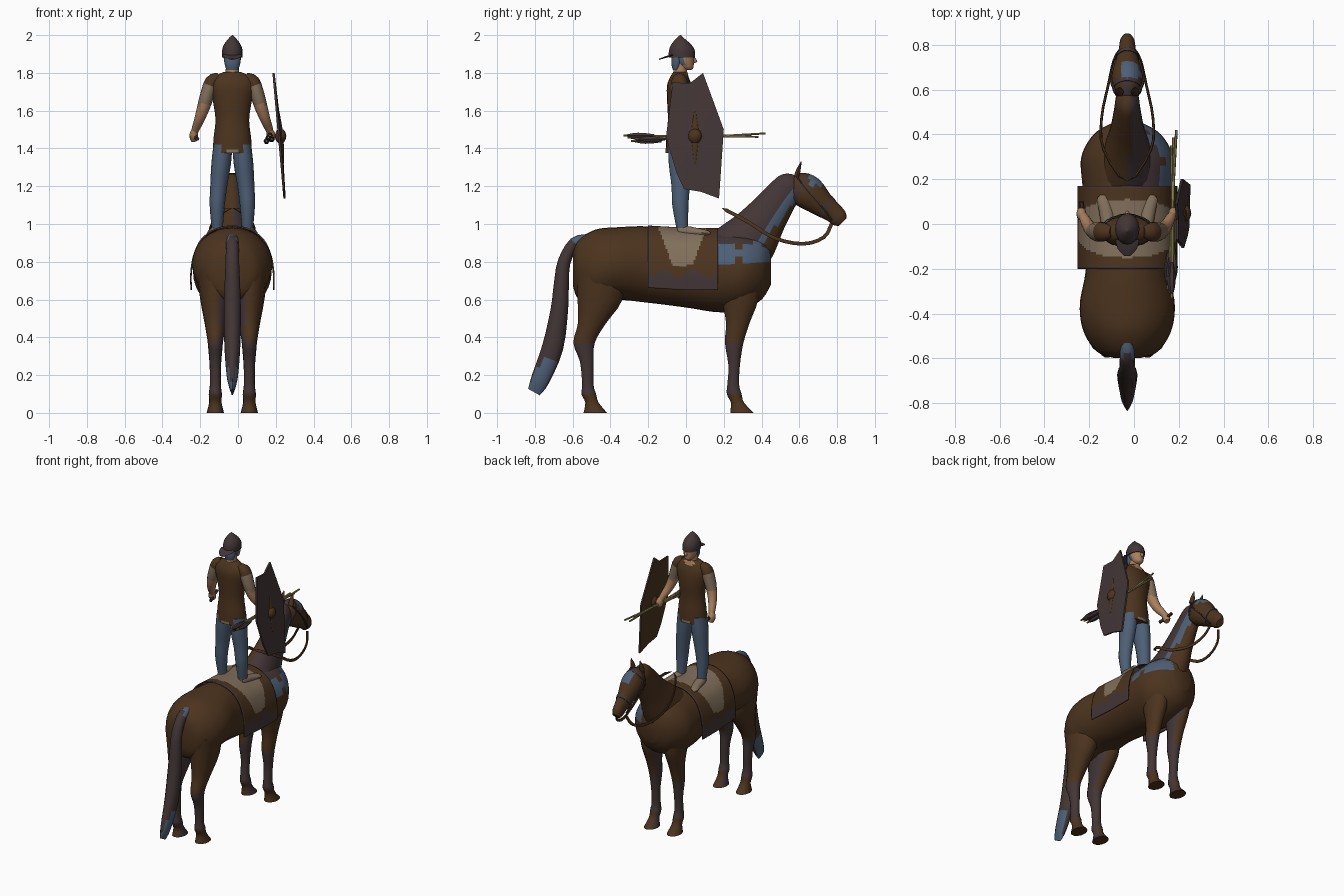
import bpy, bmesh, math
from mathutils import Vector

if "Cube" in bpy.data.objects:
    bpy.data.objects.remove(bpy.data.objects["Cube"], do_unlink=True)

CX = -0.03          # middle plane of horse and rider
UP, ALONG = Vector((0, 0, 1)), Vector((0, 1, 0))


def material(name, r, g, b):
    m = bpy.data.materials.new(name)
    m.use_nodes = True
    m.diffuse_color = (r, g, b, 1)
    bsdf = m.node_tree.nodes["Principled BSDF"]
    bsdf.inputs["Base Color"].default_value = (r, g, b, 1)
    bsdf.inputs["Roughness"].default_value = 0.9
    return m


BROWN = material("coat brown", .073, .034, .013)
DARK = material("dark umber", .056, .036, .037)
BLUE = material("slate blue", .075, .115, .18)
BEIGE = material("beige cloth", .22, .16, .105)
SKIN = material("skin", .40, .21, .11)
STRAW = material("straw wood", .30, .25, .09)


def finish(name, bm, mats, rule=None, angle=40):
    """Turn a bmesh into an object; rule(centre, normal) picks the material."""
    bmesh.ops.recalc_face_normals(bm, faces=bm.faces)
    for f in bm.faces:
        f.smooth = True
        if rule:
            f.material_index = rule(f.calc_center_median(), f.normal)
    me = bpy.data.meshes.new(name)
    bm.to_mesh(me)
    bm.free()
    for m in mats:
        me.materials.append(m)
    me.set_sharp_from_angle(angle=math.radians(angle))
    ob = bpy.data.objects.new(name, me)
    bpy.context.collection.objects.link(ob)
    return ob


def spline(rows, steps):
    """Catmull-Rom through the rows, any number of columns."""
    out = []
    for i in range(len(rows) - 1):
        a, b, c, d = (rows[max(0, min(len(rows) - 1, i + k))] for k in (-1, 0, 1, 2))
        for s in range(steps):
            t = s / steps
            out.append([q + .5 * t * (r - p + t * (2*p - 5*q + 4*r - w + t * (3*(q - r) + w - p)))
                        for p, q, r, w in zip(a, b, c, d)])
    return out + [list(rows[-1])]


def loft(name, rows, mats, rule=None, axis=None, sides=14, steps=3, angle=50):
    """Rows are x, y, z, half width, half depth; rings follow the path or a fixed axis."""
    rows = spline(rows, steps)
    pts = [Vector(r[:3]) for r in rows]
    bm = bmesh.new()
    rings = []
    for i, r in enumerate(rows):
        t = axis or (pts[min(i + 1, len(pts) - 1)] - pts[max(i - 1, 0)]).normalized()
        u = (Vector((1, 0, 0)) - t * t.x).normalized()
        v = u.cross(t)
        ring = []
        for k in range(sides):
            a = math.tau * k / sides
            ring.append(bm.verts.new(pts[i] + u * math.cos(a) * max(r[3], .001)
                                     + v * math.sin(a) * max(r[4], .001)))
        rings.append(ring)
    for p, q in zip(rings, rings[1:]):
        for k in range(sides):
            bm.faces.new((p[k], p[(k + 1) % sides], q[(k + 1) % sides], q[k]))
    bm.faces.new(rings[0])
    bm.faces.new(rings[-1])
    return finish(name, bm, mats, rule, angle)


def mid(rows, dx=0):
    """Rows given as y, z, half width, half depth, placed off the middle plane."""
    return [(CX + dx, *r) for r in rows]


def cord(name, pts, width, mat, depth=None):
    loft(name, [(*p, width, depth or width) for p in pts], [mat], sides=6)


# Coat colouring: mane hangs over the +x side with a blue fringe
def coat(c, n):
    if c.x < CX + .01 or c.y < .17:
        return 0
    across = (c.y - .42) * .8 - (c.z - 1.03) * .62
    ragged = .012 * math.sin(c.y * 50)
    if .80 + ragged < c.z < .885 - ragged and c.y < .46 and c.x > .04:
        return 2
    if c.z < .885:
        return 0
    return 1 if across < .03 else 2 if across < .07 else 0


HORSE = [BROWN, DARK, BLUE]
loft("horse_body", mid([(-.598, .76, .06, .09), (-.57, .76, .135, .155), (-.48, .77, .195, .2),
     (-.36, .79, .212, .193), (-.2, .785, .185, .202), (0, .76, .185, .202), (.17, .745, .2, .212),
     (.3, .75, .205, .205), (.4, .765, .15, .165), (.45, .78, .07, .1)]),
     HORSE, coat, axis=ALONG, sides=32, steps=6)
loft("horse_neck", mid([(.24, .81, .14, .18), (.34, .92, .1, .15), (.42, 1.03, .075, .115),
     (.5, 1.14, .06, .092), (.56, 1.21, .05, .075), (.59, 1.24, .02, .03)]),
     HORSE, coat, sides=24, steps=5)


def face_colour(c, n):
    if n.z > .4 and .65 < c.y < .72 and CX - .035 < c.x:
        return 2
    return 1 if n.z > .7 and abs(c.x - CX) < .02 and c.y < .8 else 0


loft("horse_head", mid([(.55, 1.22, .03, .04), (.59, 1.2, .058, .08), (.65, 1.165, .072, .09),
     (.72, 1.105, .054, .068), (.78, 1.06, .038, .053), (.81, 1.03, .034, .048), (.83, 1.01, .024, .03)]),
     HORSE, face_colour, sides=16)

HIND = [(-.455, .76, .1, .13), (-.455, .6, .08, .122), (-.5, .47, .056, .075), (-.54, .37, .04, .058),
        (-.525, .27, .031, .037), (-.52, .15, .029, .031), (-.515, .1, .035, .04),
        (-.498, .055, .033, .036), (-.48, 0, .046, .064)]
FORE = [(.27, .76, .085, .13), (.285, .6, .065, .1), (.275, .48, .048, .065), (.255, .37, .04, .05),
        (.255, .25, .03, .031), (.25, .15, .029, .032), (.255, .1, .035, .04),
        (.272, .055, .033, .036), (.297, 0, .046, .064)]


def stocking(c, n):
    inner = n.x * (c.x - CX) < 0 and abs(n.x) > .55
    return int(.1 < c.z < .36 or inner and c.z < .66)


for side, s in (("left", 1), ("right", -1)):
    loft(side + "_hind_leg", mid(HIND, s * .09), HORSE, stocking, axis=-UP)
    loft(side + "_fore_leg", mid(FORE, s * .09), HORSE, stocking, axis=-UP)
    loft(side + "_ear", mid([(.585, 1.25, .018, .014), (.595, 1.285, .017, .012),
                             (.61, 1.33, .002, .002)], s * .035), [BROWN], sides=8, steps=2)
    cord(side + "_cheek_strap", [(CX + s * .05, .585, 1.255), (CX + s * .072, .64, 1.18),
                                 (CX + s * .056, .72, 1.09), (CX + s * .038, .77, 1.02)], .006, DARK)

loft("horse_tail", mid([(-.52, .925, .03, .022), (-.59, .9, .033, .03), (-.645, .8, .036, .034),
     (-.66, .68, .041, .04), (-.67, .55, .045, .046), (-.705, .35, .042, .056),
     (-.77, .18, .028, .05), (-.805, .11, .006, .035)]), HORSE,
     lambda c, n: 2 if c.z < .27 and abs(n.x) > .5 or c.y > -.59 and c.z > .9 else 1, sides=12)

# Bridle bands and one continuous rein
loft("nose_band", mid([(.735, 1.095, .053, .067), (.752, 1.082, .049, .063)]), [DARK], steps=1)
loft("brow_band", mid([(.6, 1.195, .066, .086), (.615, 1.187, .069, .089)]), [DARK], steps=1)
rein = [(.036, .77, 1.0), (.06, .73, .93), (.085, .62, .895), (.115, .47, .925), (.105, .33, 1.01)]
cord("rein", [(CX + x, y, z) for x, y, z in rein] + [(CX, .19, 1.085)]
     + [(CX - x, y, z) for x, y, z in reversed(rein)], .006, BROWN, .011)

# Saddle cloth: an arch draped over the back, saddle patch marked on its faces
half = [(.222, .65), (.222, .74), (.205, .83), (.165, .91), (.09, .964), (0, .98)]
arch = spline(half + [(-x, z) for x, z in reversed(half[:-1])], 8)
bm = bmesh.new()
cols = []
for j in range(41):
    y = -.2 + .37 * j / 40
    cols.append([bm.verts.new((CX + x, y, z + max(0, -y) * .06)) for x, z in arch])
for a, b in zip(cols, cols[1:]):
    for k in range(len(arch) - 1):
        bm.faces.new((a[k], a[k + 1], b[k + 1], b[k]))


def cloth_colour(c, n):
    if c.z > .78 and abs(c.y + .018) < .052 + (c.z - .78) * .38:
        return 2
    return 1 if c.z < .74 + .02 * math.sin(c.y * 40) or abs(c.y + .015) > .178 else 0


cloth = finish("saddle_cloth", bm, [BROWN, DARK, BEIGE], cloth_colour)
cloth.modifiers.new("thickness", "SOLIDIFY").thickness = .008


# Rider: tunic with open collar and buckle, legs, arms
def tunic_colour(c, n):
    if c.z < 1.4 and abs(c.x - CX) < .02 and abs(n.z) < .5:
        return 1
    return 2 if c.z > 1.77 and n.y > 0 and abs(c.x - CX) < .035 else 0


loft("tunic", mid([(-.03, 1.375, .102, .078), (-.03, 1.45, .1, .075), (-.03, 1.55, .089, .066),
     (-.03, 1.65, .103, .07), (-.035, 1.73, .122, .066), (-.035, 1.775, .105, .05),
     (-.03, 1.805, .045, .037)]), [BROWN, BEIGE, SKIN], tunic_colour, axis=UP, sides=20)
for side, s in (("left", 1), ("right", -1)):
    def off(rows):
        return [(CX + s * r[0], *r[1:]) for r in rows]
    loft(side + "_trouser_leg", off([(.05, -.03, 1.42, .05, .065), (.059, -.03, 1.32, .052, .063),
         (.072, -.028, 1.2, .045, .05), (.08, -.03, 1.1, .04, .044), (.08, -.02, .98, .03, .032)]),
         [BLUE], axis=-UP)
    loft(side + "_foot", off([(.08, -.045, .965, .02, .022), (.082, -.02, .965, .031, .03),
         (.092, .05, .958, .033, .024), (.105, .11, .952, .03, .016), (.107, .13, .95, .012, .008)]),
         [BEIGE], axis=ALONG, sides=10)
    loft(side + "_arm", off([(.07, -.035, 1.782, .02, .025), (.108, -.035, 1.755, .036, .043),
         (.134, -.035, 1.68, .037, .043), (.152, -.03, 1.62, .034, .036), (.172, -.01, 1.56, .028, .03),
         (.192, .025, 1.51, .022, .024), (.2, .04, 1.485, .018, .02)]), [BROWN, BEIGE, SKIN],
         lambda c, n: 0 if c.z > 1.735 else 1 if c.z > 1.63 else 2)
    loft(side + "_hand", off([(.198, .03, 1.5, .016, .02), (.205, .045, 1.47, .023, .03),
         (.203, .055, 1.44, .016, .02)]), [SKIN], sides=10)

# Head, hair and helmet
loft("rider_neck", mid([(-.035, 1.77, .036, .038), (-.025, 1.86, .034, .035)]), [SKIN, BLUE],
     lambda c, n: int(n.y < -.3 and c.z > 1.81), axis=UP, steps=4)
loft("rider_head", mid([(.01, 1.815, .015, .018), (.004, 1.828, .03, .036), (-.01, 1.86, .043, .052),
     (-.015, 1.9, .046, .056), (-.02, 1.94, .035, .04)]), [SKIN, BLUE],
     lambda c, n: int(c.y < -.012 and c.z > 1.825), axis=UP, sides=18, steps=4)
loft("nose", mid([(.038, 1.885, .006, .006), (.047, 1.862, .01, .013), (.042, 1.852, .006, .006)]),
     [SKIN], axis=-UP, sides=8)
loft("hair_at_nape", mid([(-.052, 1.815, .03, .018), (-.05, 1.85, .042, .028), (-.045, 1.9, .045, .03)]),
     [BLUE], axis=UP)
loft("helmet", mid([(-.022, 1.882, .054, .07), (-.022, 1.92, .054, .068), (-.025, 1.95, .044, .053),
     (-.03, 1.98, .022, .024), (-.03, 2.0, .002, .002)]), [DARK], axis=UP, sides=16)
loft("helmet_neck_guard", mid([(-.07, 1.895, .053, .005), (-.11, 1.883, .043, .005),
     (-.142, 1.872, .015, .003)]), [DARK], axis=-ALONG, sides=10)

# Shield: leaning hexagonal board with curved-in top and bottom edges
outline = [(.09, 1.8), (.2, 1.5), (.175, 1.135), (.08, 1.17), (-.01, 1.185), (-.05, 1.27), (-.106, 1.46),
           (-.07, 1.75), (.02, 1.745)]
bm = bmesh.new()


def lean(z, bulge=0):
    return .188 + (1.8 - z) * .088 + bulge


rims = [[bm.verts.new((lean(z, d), y, z)) for y, z in outline] for d in (-.006, .006)]
hubs = [bm.verts.new((lean(1.465, d), .048, 1.465)) for d in (.0, .016)]
for k in range(len(outline)):
    n = (k + 1) % len(outline)
    bm.faces.new((rims[0][k], rims[0][n], rims[1][n], rims[1][k]))
    for rim, hub in zip(rims, hubs):
        bm.faces.new((rim[k], rim[n], hub))
finish("shield", bm, [DARK, BROWN], lambda c, n: int(n.x < -.5), 30)
loft("shield_spine", [(lean(z, .01), .048, z, w * .6, w) for z, w in
     ((1.6, .004), (1.54, .014), (1.465, .022), (1.39, .014), (1.32, .004))], [BROWN], sides=10)
loft("shield_boss", [(lean(1.465, .008), .048, 1.465 + h, r * .8, r) for h, r in
     ((-.04, .004), (-.03, .025), (0, .038), (.03, .025), (.04, .004))], [BROWN], axis=UP, sides=12)

# Javelins held behind the shield, heads towards -y
for i, (dx, dz, tip) in enumerate([(-.014, -.016, -.29), (.004, .014, -.33), (.014, -.006, -.27),
                                   (-.004, .002, -.31)]):
    a, b = (.165 + dx, tip, 1.455 + dz), (.178 - dx * .8, .42 - i * .035, 1.47 - dz * .6)
    cord(f"javelin_shaft_{i + 1}", [a, b], .006, STRAW)
    loft(f"javelin_head_{i + 1}", [(a[0], tip + d, a[2], r, r) for d, r in
         ((0, .001), (.05, .014), (.1, .016), (.16, .007))], [DARK], sides=6, steps=2)

# Short grip in the right hand
cord("sword_grip", [(-.215, .0, 1.45), (-.228, .045, 1.465), (-.235, .1, 1.48)], .011, DARK)
